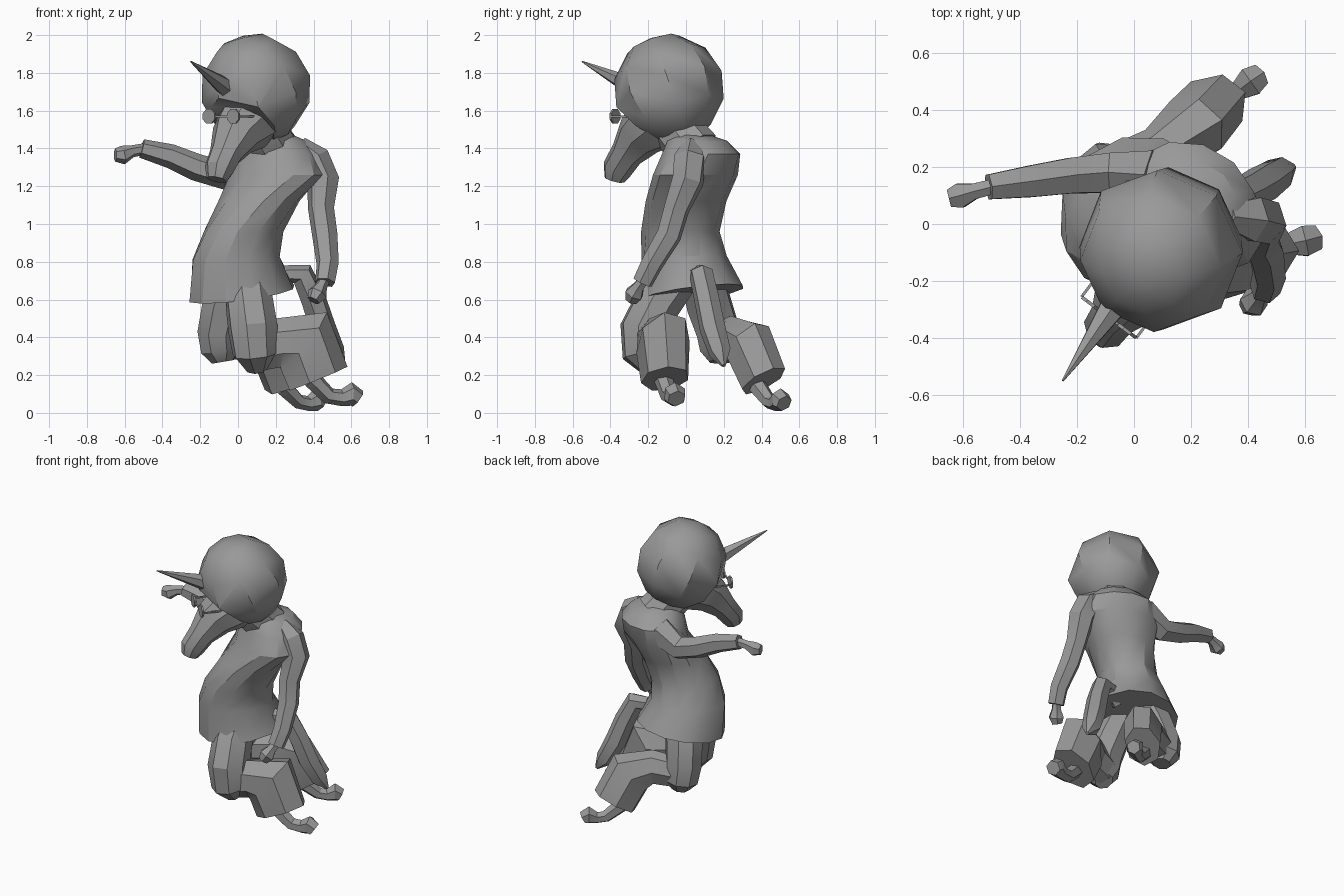
import bpy, bmesh
from math import sin, cos, pi, radians
from mathutils import Vector, Matrix

cube = bpy.data.objects.get("Cube")
if cube:
    bpy.data.objects.remove(cube, do_unlink=True)

# Dark grey used by every part
GREY = (0.32, 0.32, 0.32, 1)
grey = bpy.data.materials.new("dark_grey")
grey.use_nodes = True
grey.diffuse_color = GREY
grey.node_tree.nodes["Principled BSDF"].inputs["Base Color"].default_value = GREY


def finish(name, bm, angle=30):
    bmesh.ops.recalc_face_normals(bm, faces=bm.faces)
    mesh = bpy.data.meshes.new(name)
    bm.to_mesh(mesh)
    bm.free()
    mesh.materials.append(grey)
    obj = bpy.data.objects.new(name, mesh)
    bpy.context.collection.objects.link(obj)
    bpy.ops.object.select_all(action='DESELECT')
    obj.select_set(True)
    bpy.context.view_layer.objects.active = obj
    bpy.ops.object.shade_smooth_by_angle(angle=radians(angle))


def skin(name, rings):
    """Bridge rings of points into a closed faceted surface."""
    bm = bmesh.new()
    loops = [[bm.verts.new(p) for p in ring] for ring in rings]
    n = len(loops[0])
    for a, b in zip(loops, loops[1:]):
        for i in range(n):
            j = (i + 1) % n
            bm.faces.new((a[i], a[j], b[j], b[i]))
    bm.faces.new(loops[0])
    bm.faces.new(loops[-1])
    finish(name, bm)


def tube(name, path, sides=6, squash=1.0):
    """Sweep a polygon along (x, y, z, radius) stations."""
    pts = [Vector(p[:3]) for p in path]
    rings, side, last = [], None, None
    for i, (p, station) in enumerate(zip(pts, path)):
        t = (pts[min(i + 1, len(pts) - 1)] - pts[max(i - 1, 0)]).normalized()
        if side is None:
            helper = Vector((0, 0, 1)) if abs(t.z) < 0.8 else Vector((0, 1, 0))
            side = t.cross(helper).normalized()
        else:
            side = last.rotation_difference(t) @ side
        last = t
        up = t.cross(side)
        r = station[3]
        rings.append([p + r * (cos(a) * side + squash * sin(a) * up)
                      for a in ((k + 0.5) * 2 * pi / sides for k in range(sides))])
    skin(name, rings)


# Jacket: ellipses that twist and lean from hem to collar
def jacket_ring(z, cx, cy, wide, deep, yaw, tilt=0.0, sides=12):
    ring = []
    for k in range(sides):
        a = (k + 0.5) * 2 * pi / sides
        d = Matrix.Rotation(radians(yaw), 3, 'Z') @ Vector((wide * cos(a), deep * sin(a), 0))
        ring.append(Vector((cx, cy, z)) + d + Vector((0, 0, tilt * (d.x + d.y))))
    return ring


skin("jacket", [
    jacket_ring(0.63, 0.02, 0.03, 0.28, 0.285, -62, 0.13),
    jacket_ring(0.82, -0.01, -0.01, 0.22, 0.245, -56, 0.04),
    jacket_ring(0.96, 0.03, -0.03, 0.195, 0.225, -50),
    jacket_ring(1.12, 0.11, 0.0, 0.22, 0.21, -40),
    jacket_ring(1.26, 0.2, 0.05, 0.28, 0.2, -32),
    jacket_ring(1.37, 0.2, 0.08, 0.24, 0.2, -30),
    jacket_ring(1.44, 0.2, 0.06, 0.17, 0.16, -30),
    jacket_ring(1.47, 0.19, 0.03, 0.11, 0.1, -30),
])

# Sleeves and hands
tube("left_sleeve", [(.32, .03, 1.42, .05), (.4, .02, 1.34, .09), (.45, .01, 1.23, .088),
                     (.44, -.05, 1.08, .07), (.46, -.09, .94, .068),
                     (.475, -.18, .79, .06), (.46, -.23, .69, .055)])
tube("left_hand", [(.46, -.22, .71, .03), (.44, -.25, .67, .033), (.42, -.275, .63, .053),
                   (.4, -.29, .595, .035)])
tube("right_sleeve", [(.08, .17, 1.34, .1), (-.08, .18, 1.26, .08), (-.22, .17, 1.3, .072),
                      (-.36, .15, 1.36, .064), (-.51, .13, 1.4, .05)])
tube("right_hand", [(-.48, .135, 1.4, .03), (-.56, .115, 1.385, .032), (-.61, .1, 1.365, .05),
                    (-.65, .09, 1.365, .035)])

# Baggy trousers: thighs down, flared lower legs trailing to the side
tube("left_thigh", [(.05, -.06, .7, .12), (.06, -.15, .58, .13), (.08, -.22, .44, .135),
                    (.09, -.22, .31, .12), (.1, -.18, .235, .06)], 8)
tube("left_lower_leg", [(.08, -.2, .34, .09), (.2, -.17, .37, .095), (.34, -.12, .38, .145),
                        (.42, -.11, .18, .125)], 7, 1.4)
tube("right_thigh", [(-.02, .09, .7, .12), (-.07, .12, .58, .125), (-.1, .17, .43, .12),
                     (-.09, .18, .33, .11), (-.08, .18, .27, .06)], 8)
tube("right_lower_leg", [(-.08, .19, .38, .08), (.08, .25, .4, .09), (.2, .33, .36, .125),
                         (.27, .41, .17, .115)], 7, 1.3)

# Feet
tube("left_foot", [(.39, -.12, .18, .05), (.48, -.09, .09, .045), (.55, -.07, .08, .045),
                   (.6, -.06, .1, .062), (.635, -.05, .075, .05)])
tube("right_foot", [(.24, .38, .14, .05), (.32, .44, .06, .04), (.37, .47, .05, .04),
                    (.41, .5, .07, .06), (.44, .52, .05, .045)])

# Tail
tube("tail", [(.18, .05, .67, .04), (.26, .07, .735, .05), (.34, .08, .735, .065),
              (.4, .11, .6, .068), (.45, .14, .45, .07), (.51, .18, .32, .06),
              (.56, .2, .25, .012)])

# Head: neck, long muzzle and horn
tube("neck", [(.2, .05, 1.38, .14), (.14, -.03, 1.48, .135), (.09, -.09, 1.65, .13)], 8)
tube("muzzle", [(.11, -.07, 1.6, .165), (.05, -.16, 1.54, .165), (-.015, -.245, 1.47, .13),
                (-.065, -.315, 1.37, .088), (-.1, -.365, 1.29, .08),
                (-.112, -.38, 1.235, .055)], 8)
tube("horn", [(-.06, -.27, 1.72, .055), (-.25, -.55, 1.86, .004)])

# Round hair leaning towards the face, trimmed at an angle above it
bm = bmesh.new()
bmesh.ops.create_uvsphere(bm, u_segments=8, v_segments=6, radius=0.295)
lean = Matrix.Rotation(radians(24), 4, Vector((0.8, -0.6, 0)))
bmesh.ops.transform(bm, matrix=Matrix.Translation((0.095, -0.09, 1.715)) @ lean, verts=bm.verts)
cut = bmesh.ops.bisect_plane(bm, geom=bm.verts[:] + bm.edges[:] + bm.faces[:],
                             plane_co=(0.09, -0.09, 1.46), plane_no=(0.45, 0.6, 1),
                             clear_inner=True)
rim = [e for e in cut["geom_cut"] if isinstance(e, bmesh.types.BMEdge)]
bmesh.ops.contextual_create(bm, geom=rim)
finish("hair", bm, 36)

# Glasses and ears, placed either side of the facing direction
face = Vector((-0.6, -0.8, 0))
side = Vector((0.8, -0.6, 0))
middle = Vector((-0.088, -0.328, 1.57))
for label, s in (("left", 1), ("right", -1)):
    lens = middle + side * s * 0.08
    tube(label + "_lens", [(*(lens - face * 0.006), 0.042), (*(lens + face * 0.006), 0.042)], 8)
    hinge = lens + side * s * 0.04
    tube(label + "_temple", [(*hinge, 0.007), (*(hinge - face * 0.2), 0.007)], 4)
    ear = Vector((0.02, -0.18, 1.62)) + side * s * 0.16
    tube(label + "_ear", [(*ear, 0.03), (*(ear + Vector((0, 0, .07)) + face * .04), 0.04),
                          (*(ear + Vector((0, 0, .15)) + face * .06), 0.005)], 5, 0.5)
tube("bridge", [(*(middle - side * 0.04), 0.007), (*(middle + side * 0.04), 0.007)], 4)
